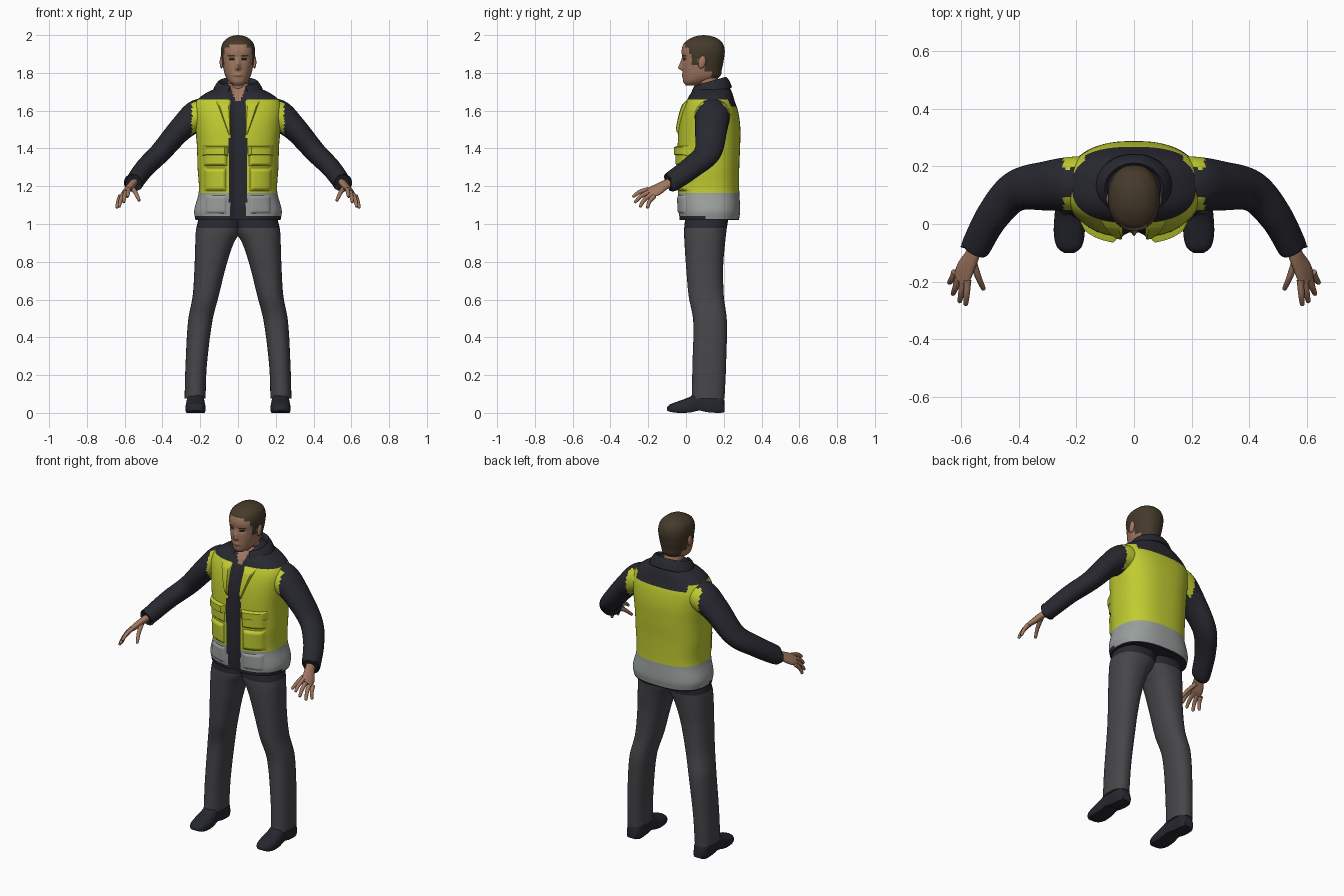
import bpy, bmesh
from math import sin, cos, pi, exp, copysign, radians
from mathutils import Vector

cube = bpy.data.objects.get("Cube")
if cube:
    bpy.data.objects.remove(cube)


def material(name, r, g, b):
    m = bpy.data.materials.new(name)
    m.use_nodes = True
    m.diffuse_color = (r, g, b, 1)
    m.node_tree.nodes["Principled BSDF"].inputs["Base Color"].default_value = (r, g, b, 1)
    return m


SKIN = material("skin", .36, .19, .12)
HAIR = material("brown hair", .06, .042, .024)
LIPS = material("lips", .25, .11, .08)
EYE = material("eye", .015, .012, .012)
YELLOW = material("safety yellow", .53, .6, .03)
GREY = material("reflective grey", .32, .35, .34)
NAVY = material("navy cloth", .021, .021, .03)
TROUSER = material("trouser grey", .062, .06, .067)
SHOE = material("shoe leather", .019, .02, .028)


def blend(rows, t):
    """Smooth interpolation of rows whose first entry is the parameter."""
    t = min(max(t, rows[0][0]), rows[-1][0])
    i = 0
    while i < len(rows) - 2 and t > rows[i + 1][0]:
        i += 1
    a, b = rows[i], rows[i + 1]
    p, q = rows[max(i - 1, 0)], rows[min(i + 2, len(rows) - 1)]
    h = b[0] - a[0]
    s = (t - a[0]) / h
    out = []
    for k in range(1, len(a)):
        m0 = (b[k] - p[k]) / (b[0] - p[0]) * h
        m1 = (q[k] - a[k]) / (q[0] - a[0]) * h
        d = b[k] - a[k]
        out.append(a[k] + s * m0 + s * s * (3 * d - 2 * m0 - m1) + s ** 3 * (m0 + m1 - 2 * d))
    return out


def surface(name, f, nu, nv, mats, rule=None, closed=True, mirror=False, thick=0):
    """Grid surface f(u, v); closed ones wrap in u and get end caps."""
    bm = bmesh.new()
    cols = nu if closed else nu + 1
    rings = [[bm.verts.new(f(i / nu, j / nv)) for i in range(cols)] for j in range(nv + 1)]
    for a, b in zip(rings, rings[1:]):
        for i in range(nu):
            k = (i + 1) % cols
            bm.faces.new((a[i], a[k], b[k], b[i]))
    if closed:
        bm.faces.new(rings[0])
        bm.faces.new(rings[-1])
        bmesh.ops.recalc_face_normals(bm, faces=bm.faces[:])
    for face in bm.faces:
        face.smooth = True
        if rule:
            face.material_index = mats.index(rule(face.calc_center_median()))
    mesh = bpy.data.meshes.new(name)
    bm.to_mesh(mesh)
    bm.free()
    mesh.set_sharp_from_angle(angle=radians(50))
    for m in mats:
        mesh.materials.append(m)
    ob = bpy.data.objects.new(name, mesh)
    bpy.context.collection.objects.link(ob)
    if thick:
        ob.modifiers.new("thickness", "SOLIDIFY").thickness = thick
    if mirror:
        ob.modifiers.new("mirror", "MIRROR").use_mirror_merge = False
    return ob


def oval(u, n):
    a = 2 * pi * u
    return [copysign(abs(w) ** (2 / n), w) for w in (cos(a), sin(a))]


def sweep(name, points, hint, mats, rule=None, nu=24, nv=24, mirror=True):
    """Tube through (x, y, z, side radius, other radius) points."""
    rows = [(i / (len(points) - 1), *p) for i, p in enumerate(points)]

    def f(u, v):
        x, y, z, ra, rb = blend(rows, v)
        way = (Vector(blend(rows, v + .01)[:3]) - Vector(blend(rows, v - .01)[:3])).normalized()
        side = Vector(hint)
        side = (side - way * side.dot(way)).normalized()
        c, s = oval(u, 2)
        return Vector((x, y, z)) + side * ra * c + way.cross(side) * rb * s
    return surface(name, f, nu, nv, mats, rule, mirror=mirror)


# Jacket body: height, half width, front, back
TORSO = [(1.02, .225, -.035, .28), (1.07, .232, -.04, .287), (1.17, .208, -.045, .282),
         (1.3, .214, -.046, .282), (1.42, .218, -.046, .287), (1.52, .228, -.038, .287),
         (1.6, .236, -.02, .275), (1.65, .222, 0, .258), (1.69, .175, .022, .246),
         (1.72, .115, .05, .232), (1.745, .08, .07, .21)]


def torso(u, v):
    z = 1.02 + .725 * v
    rx, front, back = blend(TORSO, z)
    c, s = oval(u, 2.5)
    x, y = rx * c, (front + back) / 2 + (back - front) / 2 * s
    if s < 0:
        y += .018 * exp(-(x / .035) ** 4)
    return x, y, z


def vest_colour(c):
    x, front = abs(c.x), c.y < .1
    if front and x < (c.z - 1.63) * .45:
        return SKIN
    if (front and x < .045) or c.z < (1.045 if front else 1.03):
        return NAVY
    if c.z < 1.165:
        return GREY
    return NAVY if c.z > (1.66 if front or x > .17 else 1.625) else YELLOW


surface("jacket_body", torso, 160, 100, [YELLOW, GREY, NAVY, SKIN], vest_colour)


# Pockets, flaps and lapels follow the jacket front
def front_patch(name, x0, x1, z0, z1, lift, taper=1, mat=YELLOW):
    def f(u, v):
        z = z0 + (z1 - z0) * v
        x = x0 + (x1 - x0) * u * (taper + (1 - taper) * v)
        rx, front, back = blend(TORSO, z)
        y = (front + back) / 2 - (back - front) / 2 * (1 - abs(x / rx) ** 2.5) ** .4
        edge = min(1, 7 * min(u, 1 - u, v, 1 - v))
        return x, y + .004 - (lift + .004) * edge, z
    surface(name, f, 20, 20, [mat], closed=False, mirror=True)


front_patch("lower_pocket", .06, .185, 1.17, 1.3, .014)
front_patch("chest_pocket", .055, .19, 1.305, 1.4, .014)
front_patch("chest_pocket_flap", .05, .195, 1.36, 1.415, .022)
front_patch("lapel", .04, .12, 1.47, 1.66, .014, .1)
front_patch("hem_panel", .055, .18, 1.05, 1.155, .008, 1, GREY)


# Folded collar, open at the throat
def collar(u, v):
    s, z = blend([(0, 1.4, 1.69), (.4, 1.22, 1.73), (.7, 1, 1.755), (1, .88, 1.72)], v)
    a = radians(-65 + 310 * u)
    y = .125 + .085 * s * sin(a)
    return .1 * s * cos(a), y, z + (y - .125) * .28


surface("collar", collar, 48, 12, [NAVY], closed=False, thick=.008)

# Sleeves with yellow vest edge at the shoulder
sweep("sleeve", [(.13, .14, 1.575, .09, .08), (.21, .14, 1.573, .094, .086),
                 (.3, .133, 1.505, .086, .066), (.41, .115, 1.38, .072, .056),
                 (.49, .03, 1.3, .062, .052), (.545, -.07, 1.228, .056, .048),
                 (.553, -.088, 1.218, .05, .042)],
      (0, 1, 0), [NAVY, YELLOW],
      lambda c: YELLOW if c.x < .245 and c.z < 1.645 and not .09 < c.y < .19 else NAVY, 48, 60)

# Hands
across = (.05, .045, -.045)
sweep("palm", [(.545, -.07, 1.225, .026, .02), (.565, -.115, 1.205, .03, .019),
               (.588, -.16, 1.178, .038, .017), (.602, -.198, 1.163, .034, .011)], across, [SKIN])
fingers = {"index_finger": ((.578, -.195, 1.185), (.585, -.283, 1.143)),
           "middle_finger": ((.594, -.192, 1.17), (.606, -.272, 1.113)),
           "ring_finger": ((.61, -.183, 1.156), (.63, -.245, 1.089)),
           "little_finger": ((.622, -.167, 1.148), (.643, -.205, 1.083)),
           "thumb": ((.56, -.13, 1.192), (.522, -.228, 1.122))}
for name, (a, b) in fingers.items():
    a, b = Vector(a), Vector(b)
    mid = (a + b) / 2 + Vector((0, -.006, .006))
    sweep(name, [(*a, .013, .013), (*mid, .011, .011), (*b.lerp(mid, .12), .008, .008),
                 (*b, .002, .002)], across, [SKIN], nu=12, nv=12)

# Trouser legs: height, inner, outer, front, back
LEG = [(.075, .172, .283, .03, .204), (.25, .165, .278, .034, .212), (.49, .135, .264, .038, .216),
       (.62, .102, .24, .014, .2), (.78, .062, .23, 0, .197), (.9, .022, .226, -.008, .207),
       (.97, -.02, .222, -.01, .215), (1.06, -.04, .2, 0, .23)]


def leg(u, v):
    z = .075 + .985 * v
    x0, x1, y0, y1 = blend(LEG, z)
    c, s = oval(u, 2.3)
    return (x0 + x1) / 2 + (x1 - x0) / 2 * c, (y0 + y1) / 2 + (y1 - y0) / 2 * s, z


surface("trouser_leg", leg, 40, 60, [TROUSER, NAVY],
        lambda c: NAVY if c.z > .975 else TROUSER, mirror=True)

# Shoes: depth, half width, top, sole height
SHOES = [(-.1, .018, .03, .012), (-.085, .04, .045, .006), (-.04, .053, .062, 0),
         (.02, .052, .085, .002), (.07, .047, .115, .012), (.11, .046, .12, .004),
         (.18, .044, .11, 0), (.205, .03, .06, .004)]


def shoe(u, v):
    y = -.1 + .305 * v
    w, top, base = blend(SHOES, y)
    c, s = oval(u, 2.4)
    return .225 + w * c, y, base + (top - base) * (max(s, -.55) + .55) / 1.55


surface("shoe", shoe, 32, 36, [SHOE], mirror=True)

# Neck
sweep("neck", [(0, .135, 1.66, .062, .058), (0, .118, 1.74, .056, .056), (0, .1, 1.82, .056, .056)],
      (1, 0, 0), [SKIN], mirror=False)

# Head: height, half width, front, back
HEAD = [(1.733, .022, 0, .05), (1.75, .046, -.014, .12), (1.78, .066, -.017, .178),
        (1.82, .077, -.019, .19), (1.87, .086, -.019, .2), (1.92, .09, -.023, .205),
        (1.96, .08, -.008, .192), (1.985, .054, .028, .162), (1.996, .028, .06, .128),
        (2, .004, .09, .098)]


def head(u, v):
    z = 1.733 + .267 * sin(pi / 2 * v)
    rx, front, back = blend(HEAD, z)
    c, s = oval(u, 2.2)
    x, y = rx * c, (front + back) / 2 + (back - front) / 2 * s
    if s < 0:
        nose = (1.885 - z) / .06 if z > 1.825 else (z - 1.81) / .015
        y -= .024 * min(max(nose, 0), 1) * exp(-(x / .012) ** 2)
        y += .006 * exp(-((abs(x) - .034) / .016) ** 2 - ((z - 1.875) / .012) ** 2)
        y -= .005 * exp(-(x / .022) ** 2 - ((z - 1.787) / .01) ** 2)
    return x, y, z


def head_colour(c):
    x, y, z = abs(c.x), c.y, c.z
    hairline = (1.95 if y < .015 else 1.9 if y < .03 else 1.84 if y < .062
                else 1.875 if y < .1 else 1.805 if y < .135 else 1.775)
    if z > hairline - (.015 if y < .015 and x > .045 else 0):
        return HAIR
    if y < .05:
        if 1.885 < z < 1.894 and .014 < x < .056:
            return HAIR
        if 1.867 < z < 1.878 and .02 < x < .046:
            return EYE
        if 1.781 < z < 1.79 and x < .024:
            return LIPS
    return SKIN


surface("head", head, 128, 90, [SKIN, HAIR, EYE, LIPS], head_colour)


# Ears
def ear(u, v):
    t = pi * (.02 + .96 * v)
    a = 2 * pi * u
    return (.087 + .01 * sin(t) * cos(a), .085 + .02 * sin(t) * sin(a) - .005 * cos(t),
            1.857 - .034 * cos(t))


surface("ear", ear, 16, 12, [SKIN], mirror=True)
